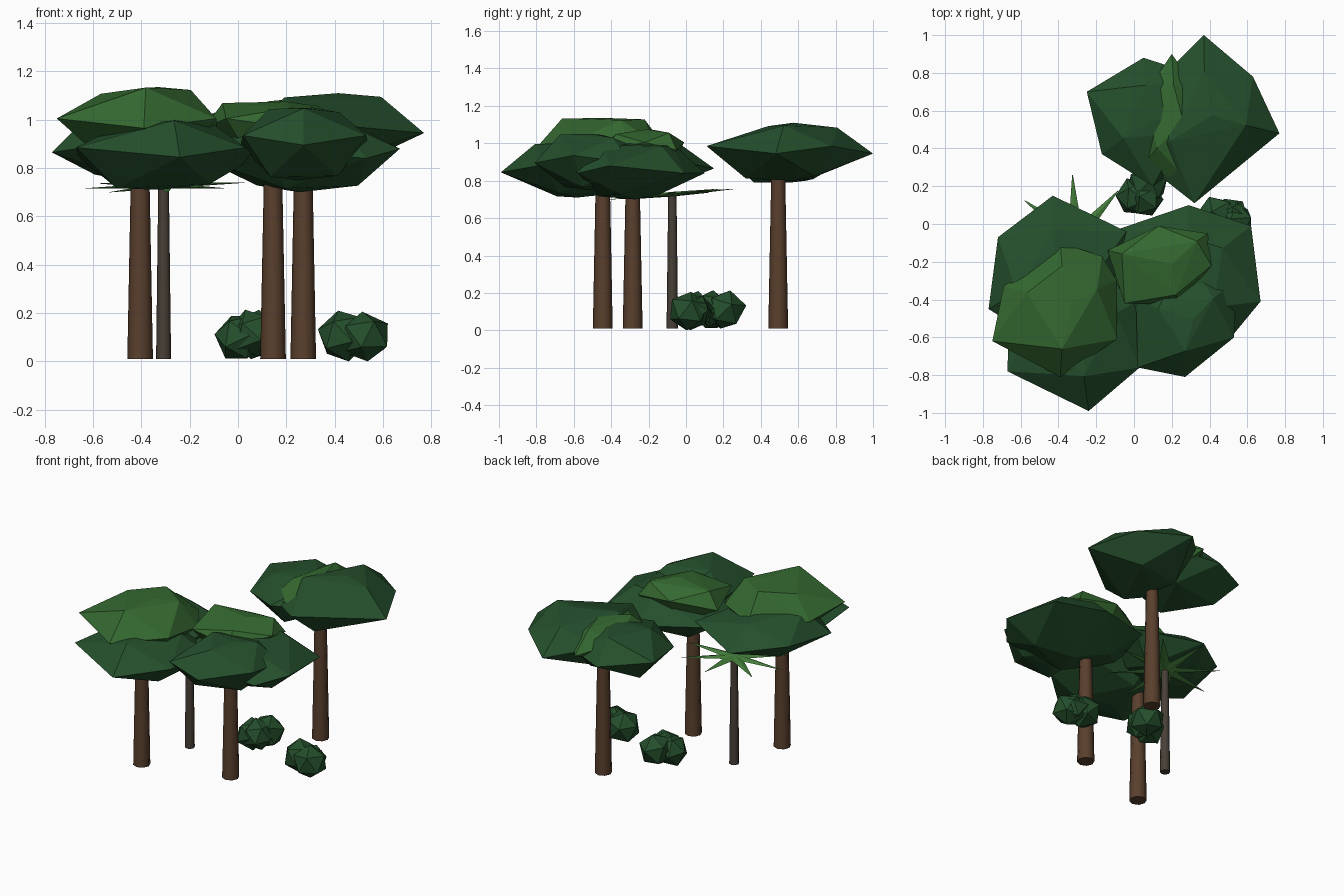
import bpy, bmesh, math, random
from mathutils import Vector, Matrix

if "Cube" in bpy.data.objects:
    bpy.data.objects.remove(bpy.data.objects["Cube"])

random.seed(4)


def material(name, rgb):
    m = bpy.data.materials.new(name)
    m.diffuse_color = (*rgb, 1)
    m.use_nodes = True
    m.node_tree.nodes["Principled BSDF"].inputs["Base Color"].default_value = m.diffuse_color
    return m


DARK = material("dark_leaf", (0.018, 0.078, 0.025))
BRIGHT = material("bright_leaf", (0.035, 0.14, 0.03))
BARK = material("bark", (0.10, 0.05, 0.026))
GREY_BARK = material("grey_bark", (0.065, 0.05, 0.038))
FROND = material("frond", (0.06, 0.22, 0.045))


def finish(bm, name, mat):
    bmesh.ops.recalc_face_normals(bm, faces=bm.faces)
    me = bpy.data.meshes.new(name)
    bm.to_mesh(me)
    bm.free()
    me.materials.append(mat)
    ob = bpy.data.objects.new(name, me)
    bpy.context.collection.objects.link(ob)
    return ob


def trunk(name, x, y, top, r1, r2, mat):
    bm = bmesh.new()
    z0 = 0.01
    bmesh.ops.create_cone(bm, cap_ends=True, segments=8, radius1=r1, radius2=r2, depth=top - z0,
                          matrix=Matrix.Translation((x, y, (top + z0) / 2)))
    for f in bm.faces:
        f.smooth = len(f.verts) == 4
    ob = finish(bm, name, mat)
    bpy.ops.object.select_all(action='DESELECT')
    ob.select_set(True)
    bpy.context.view_layer.objects.active = ob
    bpy.ops.object.shade_smooth_by_angle(angle=math.radians(50))


def lobe(name, outline, bottom, mid, top, mat, ring=0.55):
    """Faceted leaf mass: pointed rim with a smaller ring above and below."""
    bm = bmesh.new()
    c = sum((Vector(p) for p in outline), Vector((0, 0))) / len(outline)
    for i, p in enumerate(outline):
        p = Vector(p)
        bm.verts.new((p.x, p.y, mid + (0.025 if i % 2 else -0.015)))
        if i % 2:
            q = c + (p - c) * 0.55
            bm.verts.new((q.x, q.y, bottom + random.uniform(0, 0.03)))
        else:
            q = c + (p - c) * ring
            bm.verts.new((q.x, q.y, top - random.uniform(0, 0.03)))
    bm.verts.new((c.x + 0.04, c.y, top))
    bm.verts.new((c.x - 0.03, c.y, bottom))
    bmesh.ops.convex_hull(bm, input=bm.verts)
    loose = [v for v in bm.verts if not v.link_faces]
    bmesh.ops.delete(bm, geom=loose, context='VERTS')
    finish(bm, name, mat)


# Trunks
trunk("left_trunk", -0.405, -0.445, 0.90, 0.053, 0.036, BARK)
trunk("middle_trunk", 0.145, -0.285, 0.86, 0.053, 0.036, BARK)
trunk("back_trunk", 0.27, 0.493, 0.90, 0.053, 0.036, BARK)
trunk("fern_trunk", -0.308, -0.073, 0.735, 0.031, 0.022, GREY_BARK)

# Left canopy
lobe("left_canopy_top", [(-.39, -.10), (-.17, -.17), (-.09, -.30), (-.09, -.61), (-.39, -.81),
                         (-.75, -.62), (-.69, -.33)], .84, .98, 1.135, BRIGHT, 0.62)
lobe("left_canopy_rear", [(-.43, .15), (-.72, -.07), (-.77, -.45), (-.50, -.62), (-.16, -.50),
                          (-.04, -.04)], .75, .88, 1.02, DARK)
lobe("left_canopy_front", [(-.24, -.99), (-.67, -.78), (-.66, -.42), (-.30, -.16), (.07, -.38),
                           (.03, -.76)], .71, .86, 1.00, DARK)

# Middle canopy
lobe("middle_canopy_top", [(-.14, -.14), (.13, -.01), (.39, -.05), (.41, -.22), (.24, -.43),
                           (-.05, -.42)], .82, .98, 1.075, BRIGHT, 0.75)
lobe("middle_canopy_front", [(.27, -.81), (.53, -.60), (.54, -.30), (.27, -.16), (.01, -.40),
                             (.02, -.76)], .75, .91, 1.05, DARK)
lobe("middle_canopy_side", [(.29, .10), (-.09, -.03), (-.15, -.36), (.12, -.62), (.53, -.58),
                            (.67, -.41), (.62, -.01)], .70, .855, 1.0, DARK)

# Back canopy
lobe("back_canopy_main", [(.37, 1.0), (.63, .78), (.77, .48), (.32, .11), (.04, .33),
                          (.12, .75)], .80, .96, 1.11, DARK)
lobe("back_canopy_side", [(.05, .88), (-.25, .70), (-.17, .37), (.10, .20), (.40, .42),
                          (.36, .78)], .79, .94, 1.07, DARK)
lobe("back_canopy_top", [(.20, .90), (.05, .68), (.04, .30), (.29, .22), (.42, .40),
                         (.34, .70)], .85, .98, 1.09, BRIGHT)

# Tree fern fronds: flattened spikes radiating from the trunk top
for i, deg in enumerate((2, 48, 93, 144, 185, 228, 273, 318)):
    a = math.radians(deg)
    tip_lift = 0.03 * math.cos(a - math.radians(70))
    d = Vector((math.cos(a), math.sin(a), tip_lift / 0.33))
    bm = bmesh.new()
    bmesh.ops.create_cone(bm, cap_ends=True, segments=4, radius1=0.042, radius2=0.002, depth=0.335,
                          matrix=Matrix.Translation((0, 0, 0.1675)))
    # x becomes vertical after the rotation, so squash it
    bmesh.ops.scale(bm, vec=(0.3, 1, 1), verts=bm.verts)
    pitch = math.pi / 2 - math.asin(d.normalized().z)
    m = (Matrix.Translation((-0.308, -0.073, 0.728)) @ Matrix.Rotation(a, 4, 'Z')
         @ Matrix.Rotation(pitch, 4, 'Y'))
    bmesh.ops.transform(bm, matrix=m, verts=bm.verts)
    finish(bm, f"fern_frond_{i + 1}", FROND)

# Bushes: clusters of rough balls
BUSHES = {
    "middle_bush": [(0.005, 0.145, 0.10, 0.100), (0.07, 0.21, 0.11, 0.105), (0.06, 0.135, 0.115, 0.098)],
    "right_bush": [(0.435, 0.045, 0.105, 0.108), (0.525, 0.015, 0.098, 0.108), (0.52, 0.045, 0.10, 0.09)],
}
for name, balls in BUSHES.items():
    for i, (x, y, z, r) in enumerate(balls):
        bm = bmesh.new()
        bmesh.ops.create_icosphere(bm, subdivisions=1, radius=r * 1.06)
        spin = Matrix.Rotation(random.uniform(0, 3), 3, 'Z') @ Matrix.Rotation(random.uniform(0, 3), 3, 'X')
        for v in bm.verts:
            v.co = spin @ v.co * random.uniform(0.94, 1.04) + Vector((x, y, z))
            v.co.z = max(v.co.z, 0)
        finish(bm, f"{name}_{i + 1}", DARK)
